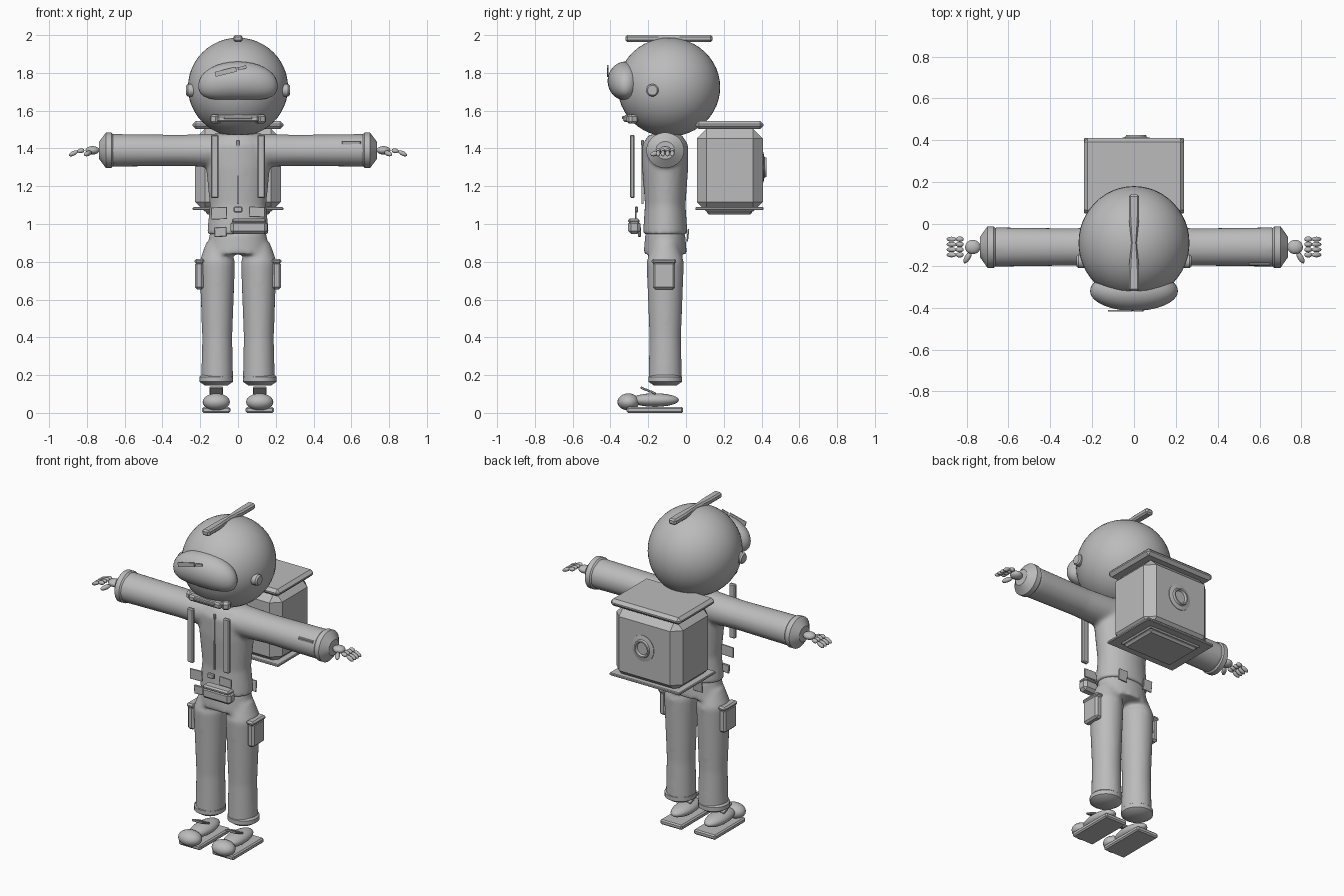
import bpy, bmesh, math
from mathutils import Matrix, Vector, Euler

default_cube = bpy.data.objects.get("Cube")
if default_cube:
    bpy.data.objects.remove(default_cube, do_unlink=True)

GREY = (.5, .5, .5, 1)
grey = bpy.data.materials.new("plain_grey")
grey.use_nodes = True
grey.diffuse_color = GREY
grey.node_tree.nodes["Principled BSDF"].inputs["Base Color"].default_value = GREY

SIDES = {"left": 1, "right": -1}
BODY_Y = -.11
ARM_Z = 1.39
LEG_X = .115


def finish(name, bm, smooth_angle=35):
    bmesh.ops.recalc_face_normals(bm, faces=bm.faces)
    mesh = bpy.data.meshes.new(name)
    bm.to_mesh(mesh)
    bm.free()
    mesh.materials.append(grey)
    if smooth_angle:
        mesh.shade_smooth()
        mesh.set_sharp_from_angle(angle=math.radians(smooth_angle))
    result = bpy.data.objects.new(name, mesh)
    bpy.context.collection.objects.link(result)
    return result


def box(name, at, size, chamfer=.25, tilt=(0, 0, 0)):
    """Chamfered block; chamfer is a fraction of its thinnest side, tilt is in degrees."""
    bm = bmesh.new()
    bmesh.ops.create_cube(bm, size=1)
    bmesh.ops.scale(bm, vec=size, verts=bm.verts)
    if chamfer:
        bmesh.ops.bevel(bm, geom=bm.edges[:], offset=chamfer * min(size),
                        segments=1, affect="EDGES")
    turn = Euler([math.radians(angle) for angle in tilt]).to_matrix().to_4x4()
    bm.transform(Matrix.Translation(at) @ turn)
    return finish(name, bm, smooth_angle=0)


def ball(name, at, radii, segments=24, direction=(0, 0, 1)):
    bm = bmesh.new()
    bmesh.ops.create_uvsphere(bm, u_segments=segments, v_segments=segments // 2, radius=1)
    bmesh.ops.scale(bm, vec=radii, verts=bm.verts)
    turn = Matrix()
    if direction != (0, 0, 1):
        turn = Vector(direction).to_track_quat("Z", "Y").to_matrix().to_4x4()
    bm.transform(Matrix.Translation(at) @ turn)
    return finish(name, bm, smooth_angle=60)


def finger(name, start, end, radius):
    start, end = Vector(start), Vector(end)
    along = end - start
    ball(name, (start + end) / 2, (radius, radius, along.length * .55), 12, along)


def loft(bm, axis, centre, profile, squash=1, sides=24):
    """Closed tube along an axis; the profile lists (position, radius)."""
    rings = []
    for position, radius in profile:
        ring = []
        for i in range(sides):
            angle = math.tau * (i + .5) / sides
            point = [centre[0] + radius * math.cos(angle),
                     centre[1] + radius * squash * math.sin(angle)]
            point.insert("xyz".index(axis), position)
            ring.append(bm.verts.new(point))
        rings.append(ring)
    for lower, upper in zip(rings, rings[1:]):
        for i in range(sides):
            bm.faces.new((lower[i - 1], lower[i], upper[i], upper[i - 1]))
    bm.faces.new(rings[0])
    bm.faces.new(rings[-1])


def tube(name, axis, centre, profile, **options):
    bm = bmesh.new()
    loft(bm, axis, centre, profile, **options)
    return finish(name, bm)


def fuse(name, bm):
    # Merge overlapping volumes into one soft cloth skin
    cloth = finish(name, bm)
    remesh = cloth.modifiers.new("merge", "REMESH")
    remesh.mode = "VOXEL"
    remesh.voxel_size = .012
    remesh.use_smooth_shade = True
    soften = cloth.modifiers.new("soften", "SMOOTH")
    soften.iterations = 8


# Jacket: torso and both arms
jacket = bmesh.new()
loft(jacket, "z", (0, BODY_Y), [(.945, .165), (1.1, .15), (1.3, .17), (1.42, .17), (1.475, .12)],
     squash=.72)
for s in SIDES.values():
    loft(jacket, "x", (BODY_Y, ARM_Z), [(s * .05, .1), (s * .3, .09), (s * .68, .095)], squash=.92)
fuse("jacket", jacket)

# Trousers: hips and both legs
trousers = bmesh.new()
loft(trousers, "z", (0, BODY_Y), [(.84, .165), (.96, .15)], squash=.7)
for s in SIDES.values():
    loft(trousers, "z", (s * .11, BODY_Y), [(.16, .085), (.4, .08), (.8, .095), (.9, .06)],
         squash=1.05)
fuse("trousers", trousers)

for side, s in SIDES.items():
    # Cuffs on sleeves and legs
    tube(side + "_sleeve_cuff", "x", (BODY_Y, ARM_Z),
         [(s * .66, .09), (s * .67, .1), (s * .7, .1), (s * .735, .05)], squash=.94)
    leg = s * LEG_X
    tube(side + "_leg_cuff", "z", (leg, BODY_Y), [(.2, .08), (.19, .09), (.165, .09), (.145, .06)])

    # Hand
    ball(side + "_palm", at=(s * .77, BODY_Y, ARM_Z), radii=(.037, .034, .022))
    for i in range(4):
        y = BODY_Y + .025 * (1.5 - i)
        base, joint, tip = [(s * x, y, ARM_Z - drop)
                            for x, drop in ((.815, 0), (.85, .005), (.893, .027))]
        finger(f"{side}_knuckle_{i}", base, joint, radius=.013)
        finger(f"{side}_fingertip_{i}", joint, tip, radius=.012)
    finger(side + "_thumb", (s * .78, -.135, 1.38), (s * .81, -.185, 1.367), radius=.014)

    # Shoe
    box(side + "_sole", at=(leg, -.165, .015), size=(.15, .3, .03))
    ball(side + "_toe", at=(leg, -.305, .058), radii=(.072, .058, .045))
    ball(side + "_shoe", at=(leg, -.165, .068), radii=(.058, .128, .036))
    for i in range(3):
        box(f"{side}_lace_{i}", at=(leg, -.225 + .025 * i, .128 - .01 * i),
            size=(.07, .034, .012), tilt=(-25, 0, 0))

    # Thigh pouch
    box(side + "_thigh_pouch", at=(s * .205, -.117, .727), size=(.044, .118, .145))
    box(side + "_thigh_flap", at=(s * .205, -.117, .803), size=(.05, .13, .026), chamfer=.35)

    # Harness strap, ear disc, rear waist plate and chin block
    box(side + "_strap", at=(s * .123, -.284, 1.305), size=(.042, .024, .335))
    tube(side + "_ear_disc", "x", (-.178, 1.708), [(s * .23, .033), (s * .265, .033), (s * .274, .026)])
    box(side + "_rear_plate", at=(s * .09, .01, .94), size=(.062, .008, .068), tilt=(-6, 0, 0))
    box(side + "_chin_block", at=(s * .118, -.284, 1.556), size=(.05, .055, .05), tilt=(0, 0, s * 28))

# Helmet with a crest that narrows in the middle
ball("helmet", at=(0, -.09, 1.724), radii=(.265, .271, .262), segments=48)
crest = box("helmet_crest", at=(0, 0, 0), size=(.05, .46, .036))
bm = bmesh.new()
bm.from_mesh(crest.data)
long_edges = [e for e in bm.edges if e.calc_length() > .4]
bmesh.ops.subdivide_edges(bm, edges=long_edges, cuts=7, use_grid_fill=True)
for v in bm.verts:
    v.co.x *= .5 + .5 * min(1, abs(v.co.y) / .12)
bm.transform(Matrix.Translation((0, -.09, 1.982)))
bm.to_mesh(crest.data)
bm.free()

# Visor: a bulging oval whose lower corners droop
visor = ball("visor", at=(0, 0, 0), radii=(.21, .095, .103), segments=40)
for v in visor.data.vertices:
    v.co.x *= 1 + 20 * v.co.z ** 2
    v.co.z -= .6 * v.co.x ** 2 - .012
    v.co += Vector((0, -.32, 1.745))
box("visor_glint_long", at=(-.065, -.414, 1.806), size=(.115, .006, .026), chamfer=0, tilt=(0, -14, 0))
box("visor_glint_short", at=(.022, -.414, 1.827), size=(.045, .006, .016), chamfer=0, tilt=(0, -16, 0))

# Chin guard
box("chin_bar", at=(0, -.31, 1.558), size=(.22, .045, .036))
box("chin_vent", at=(0, -.332, 1.563), size=(.15, .016, .016))

# Backpack with a round hatch on its back
box("pack_body", at=(0, .232, 1.285), size=(.455, .35, .44), chamfer=.15)
box("pack_lid", at=(0, .23, 1.524), size=(.48, .36, .044), chamfer=.4)
box("pack_base", at=(0, .23, 1.081), size=(.48, .36, .016))
box("pack_tray", at=(0, .23, 1.066), size=(.34, .24, .034), chamfer=.35)
tube("pack_hatch", "y", (.01, 1.3), [(.39, .076), (.41, .076), (.415, .052), (.426, .048),
                                     (.426, .04), (.413, .035)], squash=1.06)

# Chest zip and belt gear
box("zip", at=(0, -.23, 1.27), size=(.008, .012, .33), chamfer=0)
box("zip_pull", at=(0, -.23, 1.43), size=(.018, .016, .03))
box("belt_buckle", at=(0, -.262, 1.077), size=(.046, .018, .03))
box("belt_plate_right", at=(-.1, -.265, 1.057), size=(.084, .008, .064), tilt=(0, -2, 0))
box("belt_plate_left", at=(.1, -.265, 1.064), size=(.084, .008, .054), tilt=(0, 2, 0))
box("belt_plate_low", at=(-.093, -.246, .958), size=(.066, .014, .052), tilt=(0, -3, 0))
box("belt_pouch", at=(.058, -.274, .982), size=(.194, .064, .072))
box("belt_pouch_flap", at=(.058, -.276, 1.017), size=(.182, .06, .026), chamfer=.35)

# Sleeve patch on the left arm
box("sleeve_patch", at=(.6, -.19, 1.425), size=(.1, .012, .03), tilt=(12, 0, 0))
